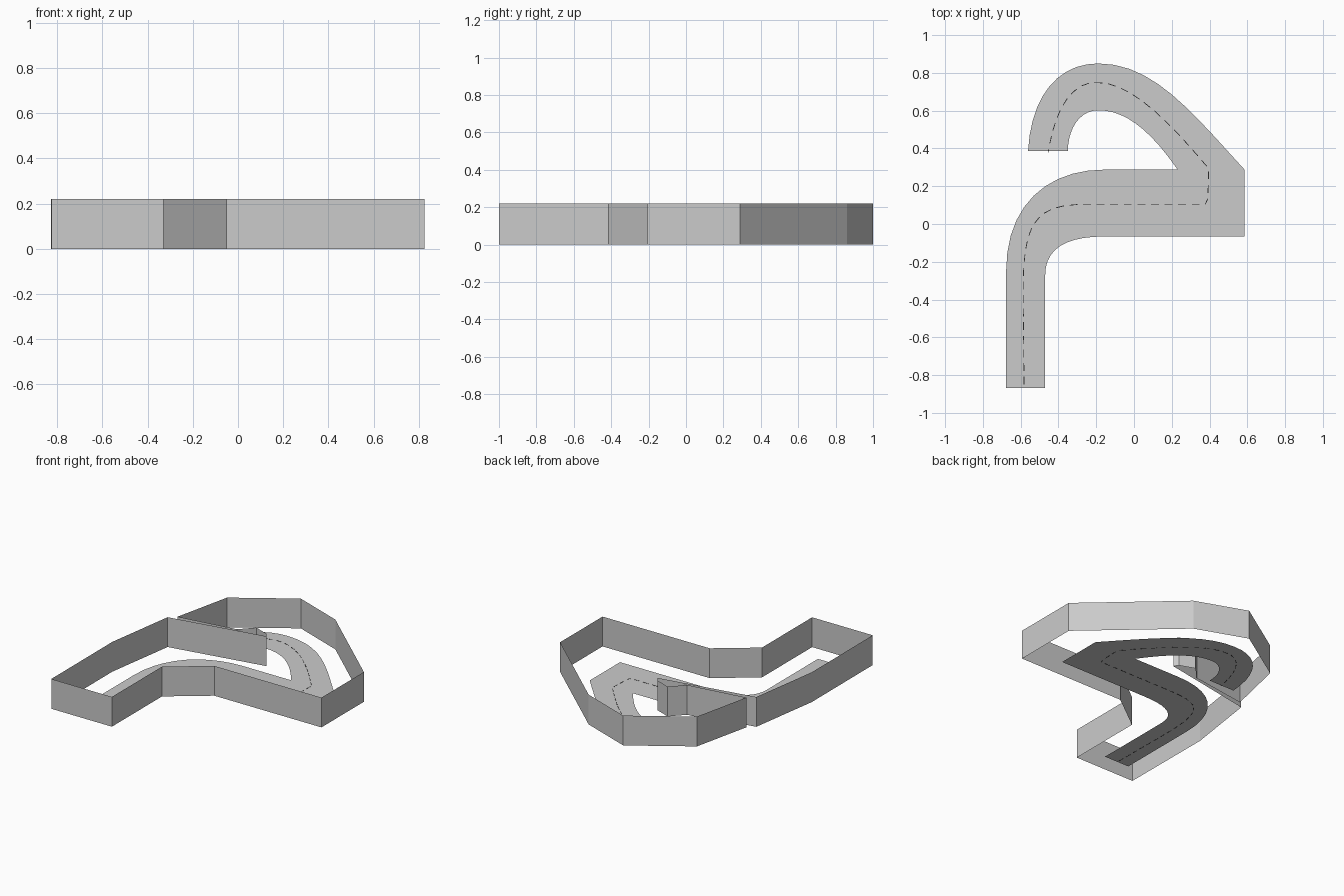
import bpy, bmesh
from mathutils import Vector

if "Cube" in bpy.data.objects:
    bpy.data.objects.remove(bpy.data.objects["Cube"])

HEIGHT = 0.22
ROAD_Z = 0.001


def bez(p0, p1, p2, p3, n=10):
    """Points of a cubic arc, both ends included."""
    p = [Vector(q) for q in (p0, p1, p2, p3)]
    out = []
    for i in range(n + 1):
        t = i / n
        s = 1 - t
        out.append(p[0]*s**3 + p[1]*3*s*s*t + p[2]*3*s*t*t + p[3]*t**3)
    return out


def finish(bm, name):
    mesh = bpy.data.meshes.new(name)
    bm.to_mesh(mesh)
    bm.free()
    obj = bpy.data.objects.new(name, mesh)
    bpy.context.collection.objects.link(obj)
    return obj


# Boundary wall: one thin closed ribbon around the course
outline = [(-.825, -1), (-.33, -1), (-.33, -.415), (-.05, -.205), (.825, -.205),
           (.825, .29), (.193, .86), (-.187, 1), (-.6, .73), (-.698, .293),
           (-.26, .357), (-.167, .453), (-.055, .412), (-.032, .379),
           (-.748, .247), (-.827, -.285)]
bm = bmesh.new()
low = [bm.verts.new((x, y, 0)) for x, y in outline]
high = [bm.verts.new((x, y, HEIGHT)) for x, y in outline]
for i in range(len(outline)):
    j = (i + 1) % len(outline)
    bm.faces.new((low[i], low[j], high[j], high[i]))
finish(bm, "boundary_wall")

# Flat road surface
road = [(-.677, -.868)]
road += bez((-.677, -.25), (-.677, .10), (-.46, .288), (-.155, .288))
road += bez((.231, .288), (.07, .52), (-.06, .602), (-.19, .602))
road += bez((-.19, .602), (-.29, .602), (-.35, .50), (-.35, .387))[1:]
road += bez((-.561, .387), (-.545, .68), (-.40, .85), (-.19, .85))
road += bez((-.19, .85), (.10, .85), (.30, .60), (.585, .288))[1:]
road += [(.585, -.066)]
road += bez((-.155, -.066), (-.36, -.066), (-.47, -.13), (-.47, -.27))
road += [(-.47, -.868)]
bm = bmesh.new()
face = bm.faces.new([bm.verts.new((p[0], p[1], ROAD_Z)) for p in road])
face.normal_update()
if face.normal.z < 0:
    face.normal_flip()
finish(bm, "road")

# Dashed centre line: thin slivers spaced along the middle of the road
line = [Vector((-.582, -.85))]
line += bez((-.587, -.343), (-.587, .05), (-.50, .105), (-.23, .105))
line += [Vector((.39, .105)), Vector((.395, .28))]
line += bez((.39, .30), (.22, .50), (0, .75), (-.197, .75))
line += bez((-.197, .75), (-.35, .75), (-.42, .58), (-.455, .38))[1:]
lengths = [0]
for a, b in zip(line, line[1:]):
    lengths.append(lengths[-1] + (b - a).length)


def along(d):
    for k in range(len(line) - 1):
        if d <= lengths[k + 1]:
            f = (d - lengths[k]) / (lengths[k + 1] - lengths[k])
            return line[k].lerp(line[k + 1], f)
    return line[-1]


DASH, GAP, HALF = .042, .03, .002
bm = bmesh.new()
d = 0
while d < lengths[-1] - .01:
    a, b = along(d), along(d + DASH)
    t = (b - a).normalized()
    n = Vector((-t.y, t.x)) * HALF
    ring = [a - n, b - n, b + n, a + n]
    bot = [bm.verts.new((p.x, p.y, 0)) for p in ring]
    top = [bm.verts.new((p.x, p.y, 2 * ROAD_Z)) for p in ring]
    bm.faces.new(top)
    bm.faces.new(bot[::-1])
    for i in range(4):
        j = (i + 1) % 4
        bm.faces.new((bot[i], bot[j], top[j], top[i]))
    d += DASH + GAP
dashes = finish(bm, "centre_dashes")
mat = bpy.data.materials.new("dark_paint")
mat.diffuse_color = (.02, .02, .02, 1)
mat.use_nodes = True
mat.node_tree.nodes["Principled BSDF"].inputs["Base Color"].default_value = mat.diffuse_color
dashes.data.materials.append(mat)
